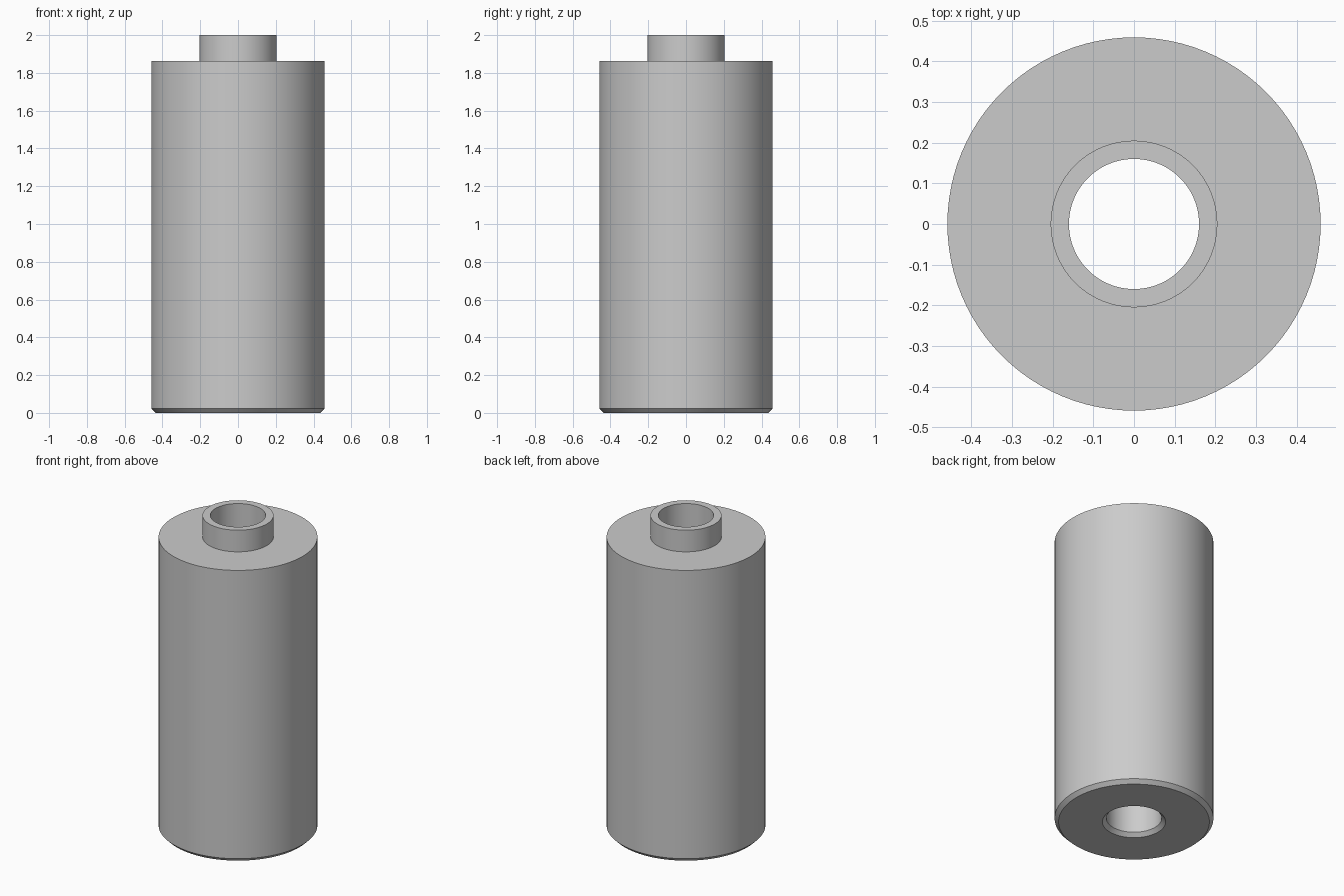
import bpy
import bmesh
import math

default = bpy.data.objects.get("Cube")
if default:
    bpy.data.objects.remove(default, do_unlink=True)

BODY_R, COLLAR_R, BORE_R = 0.459, 0.205, 0.16
SHOULDER_Z, TOP_Z, CHAMFER = 1.862, 2.0, 0.023
SEGMENTS = 96

# Plain grey material
grey = bpy.data.materials.new("plain grey")
grey.use_nodes = True
colour = (0.6, 0.6, 0.6, 1)
grey.diffuse_color = colour
grey.node_tree.nodes["Principled BSDF"].inputs["Base Color"].default_value = colour

# Closed half section: chamfered bottom, shoulder, collar and through bore
profile = [
    (BORE_R + CHAMFER, 0),
    (BODY_R - CHAMFER, 0),
    (BODY_R, CHAMFER),
    (BODY_R, SHOULDER_Z),
    (COLLAR_R, SHOULDER_Z),
    (COLLAR_R, TOP_Z),
    (BORE_R, TOP_Z),
    (BORE_R, CHAMFER),
]

# Revolve the section about the vertical axis
bm = bmesh.new()
verts = [bm.verts.new((r, 0, z)) for r, z in profile]
edges = [bm.edges.new((v, verts[(i + 1) % len(verts)])) for i, v in enumerate(verts)]
bmesh.ops.spin(bm, geom=verts + edges, cent=(0, 0, 0), axis=(0, 0, 1),
               angle=math.tau, steps=SEGMENTS, use_merge=True)
bmesh.ops.remove_doubles(bm, verts=bm.verts[:], dist=0.0001)
bmesh.ops.recalc_face_normals(bm, faces=bm.faces[:])

mesh = bpy.data.meshes.new("hollow_spacer")
bm.to_mesh(mesh)
bm.free()
mesh.materials.append(grey)
spacer = bpy.data.objects.new("hollow_spacer", mesh)
bpy.context.collection.objects.link(spacer)

# Smooth walls with crisp rims
bpy.ops.object.select_all(action="DESELECT")
spacer.select_set(True)
bpy.context.view_layer.objects.active = spacer
bpy.ops.object.shade_smooth_by_angle(angle=math.radians(30))
